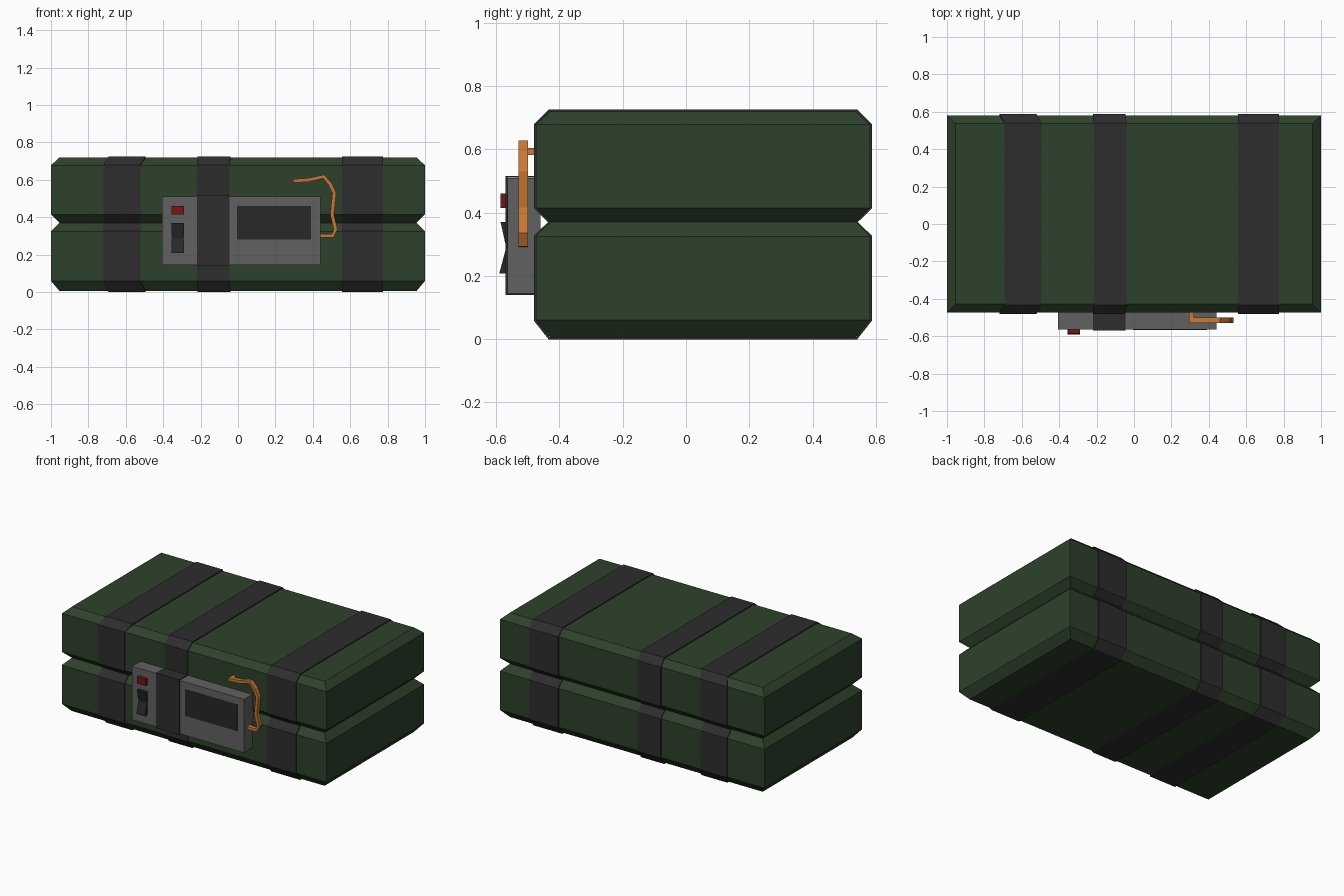
import bpy, bmesh
from mathutils import Vector

if "Cube" in bpy.data.objects:
    bpy.data.objects.remove(bpy.data.objects["Cube"])

FRONT, BACK, INSET = -0.474, 0.581, 0.045
BOX_FRONT = -0.564


def material(name, rgb):
    m = bpy.data.materials.new(name)
    m.diffuse_color = (*rgb, 1)
    m.use_nodes = True
    m.node_tree.nodes["Principled BSDF"].inputs["Base Color"].default_value = m.diffuse_color
    return m


GREEN = material("green_wrap", (0.027, 0.053, 0.024))
BLACK = material("black_tape", (0.026, 0.026, 0.027))
GREY = material("grey_plastic", (0.12, 0.12, 0.12))
DARK = material("dark_plastic", (0.02, 0.021, 0.022))
RED = material("red_plastic", (0.18, 0.008, 0.006))
ORANGE = material("orange_wire", (0.58, 0.19, 0.035))


def loft(name, rings, mat, caps=True, closed=False):
    """Join rings of points with quads; cap the ends or leave them open."""
    bm = bmesh.new()
    rows = [[bm.verts.new(p) for p in r] for r in rings]
    n = len(rows[0])
    pairs = list(zip(rows, rows[1:]))
    if closed:
        pairs.append((rows[-1], rows[0]))
    for a, b in pairs:
        for i in range(n):
            j = (i + 1) % n
            bm.faces.new((a[i], a[j], b[j], b[i]))
    if caps:
        bm.faces.new(rows[0])
        bm.faces.new(rows[-1])
    bmesh.ops.recalc_face_normals(bm, faces=bm.faces)
    me = bpy.data.meshes.new(name)
    bm.to_mesh(me)
    bm.free()
    me.materials.append(mat)
    ob = bpy.data.objects.new(name, me)
    bpy.context.collection.objects.link(ob)
    return ob


def rect(x0, x1, y0, y1, z):
    return [(x0, y0, z), (x1, y0, z), (x1, y1, z), (x0, y1, z)]


def box(name, x, y, z, mat):
    return loft(name, [rect(*x, *y, z[0]), rect(*x, *y, z[1])], mat)


# Two stacked blocks with bevelled top and bottom rims
def block(name, zs):
    rings = [rect(-1 + d, 1 - d, FRONT + d, BACK - d, z)
             for z, d in zip(zs, (INSET, 0, 0, INSET))]
    return loft(name, rings, GREEN)


LOWER = (0.006, 0.06, 0.325, 0.37)
UPPER = (0.37, 0.415, 0.678, 0.719)
block("lower_block", LOWER)
block("upper_block", UPPER)


# Tape straps hugging the blocks, dipping into the seam
def strap(name, x0, x1, shift=0, over_box=False):
    o = 0.003
    f, b = FRONT - o, BACK + o
    bottom, top = LOWER[0] - o, UPPER[3] + o
    seam = [(0, LOWER[1]), (0, LOWER[2]), (INSET, 0.37), (0, UPPER[1]), (0, UPPER[2])]
    front = [(f + d, z) for d, z in seam]
    if over_box:
        bf = BOX_FRONT - o
        front = [(f, LOWER[1]), (f, 0.142), (bf, 0.142), (bf, 0.513), (f, 0.513), (f, UPPER[2])]
    back = [(b - d, z) for d, z in reversed(seam)]
    path = ([(f + INSET, bottom)] + front + [(f + INSET, top), (b - INSET, top)]
            + back + [(b - INSET, bottom)])
    rings = []
    for x in (x0, x1):
        rings.append([(x + (shift if z in (bottom, top) else 0), y, z) for y, z in path])
    ob = loft(name, rings, BLACK, caps=False)
    mod = ob.modifiers.new("thickness", "SOLIDIFY")
    mod.thickness = 0.008
    mod.offset = 0


strap("left_strap", -0.72, -0.522, 0.028)
strap("middle_strap", -0.22, -0.045, 0.005, over_box=True)
strap("right_strap", 0.555, 0.775)

# Control box with display, button and rocker switch
box("control_box", (-0.405, 0.44), (BOX_FRONT, -0.46), (0.145, 0.51), GREY)
box("display_screen", (-0.005, 0.39), (BOX_FRONT - 0.002, -0.55), (0.28, 0.46), DARK)
box("red_button", (-0.355, -0.29), (-0.586, -0.55), (0.415, 0.46), RED)
rocker = [(-0.55, 0.208), (-0.59, 0.208), (-0.568, 0.29), (-0.586, 0.37), (-0.55, 0.37)]
loft("rocker_switch", [[(x, y, z) for y, z in rocker] for x in (-0.355, -0.29)], DARK)

# Bent wire running from the box side to the upper block
bends = [Vector(p) for p in ((0.43, 0.302), (0.507, 0.302), (0.522, 0.335), (0.503, 0.415),
                             (0.515, 0.53), (0.492, 0.578), (0.458, 0.618), (0.38, 0.6),
                             (0.295, 0.594))]
rings = []
for i, p in enumerate(bends):
    t = (bends[min(i + 1, len(bends) - 1)] - bends[max(i - 1, 0)]).normalized()
    n = Vector((-t.y, t.x)) * 0.01
    a, c = p + n, p - n
    rings.append([(a.x, -0.53, a.y), (c.x, -0.53, c.y), (c.x, -0.5, c.y), (a.x, -0.5, a.y)])
loft("wire", rings, ORANGE)
box("wire_end", (0.295, 0.32), (-0.51, -0.46), (0.582, 0.604), ORANGE)
